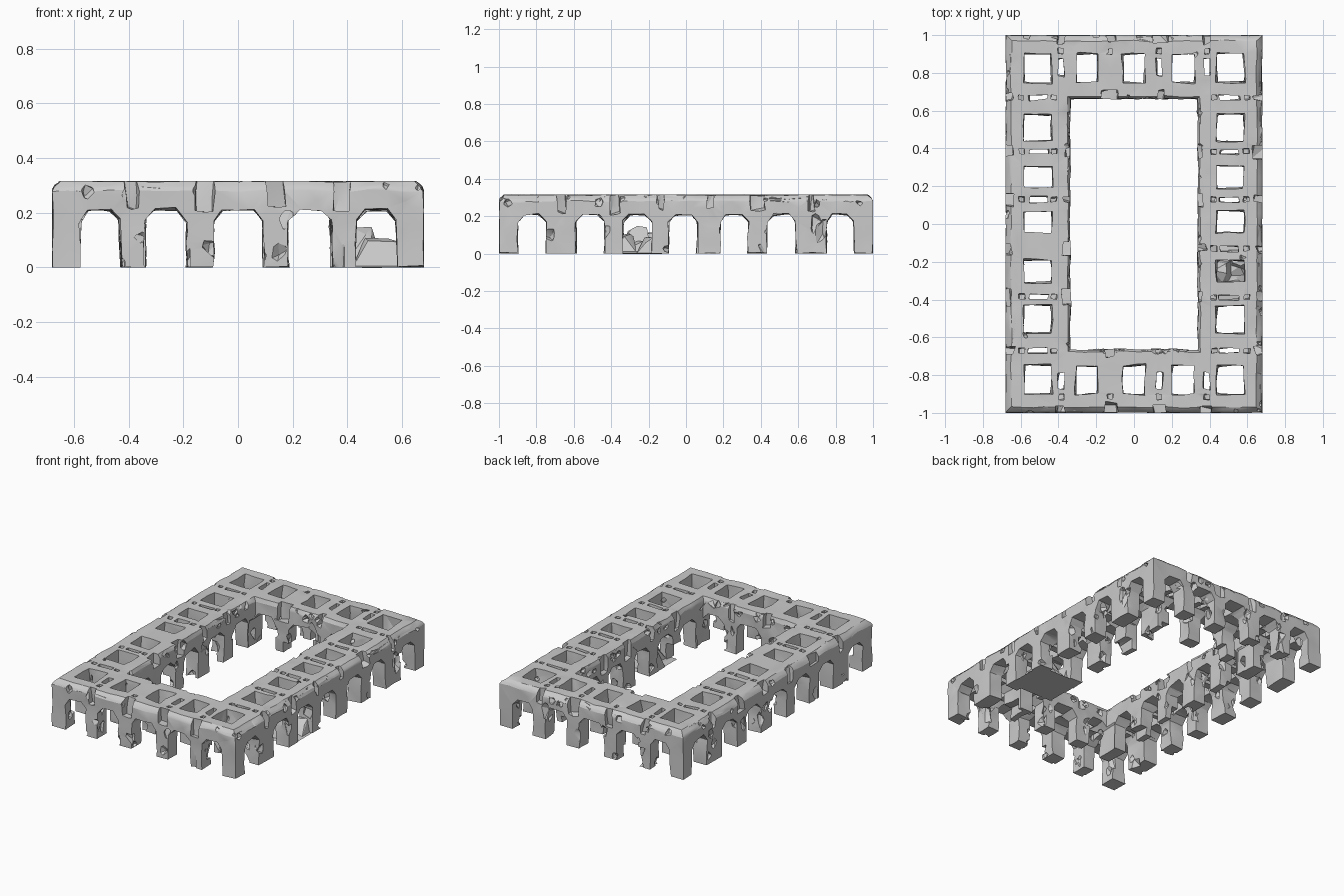
import bpy, bmesh, math, random
from mathutils import Vector, noise

if "Cube" in bpy.data.objects:
    bpy.data.objects.remove(bpy.data.objects["Cube"])

random.seed(11)
J = 0.006  # weathering jitter


def make_object(bm, name):
    bmesh.ops.recalc_face_normals(bm, faces=bm.faces)
    me = bpy.data.meshes.new(name)
    bm.to_mesh(me)
    bm.free()
    ob = bpy.data.objects.new(name, me)
    bpy.context.collection.objects.link(ob)
    return ob


def hull(bm, points, j=J):
    """Add one convex, slightly irregular chunk to bm."""
    vs = [bm.verts.new(Vector(p) + Vector([random.uniform(-j, j) for _ in range(3)])) for p in points]
    bmesh.ops.convex_hull(bm, input=vs)
    loose = [v for v in vs if v.is_valid and not v.link_faces]
    bmesh.ops.delete(bm, geom=loose, context='VERTS')


def box(bm, x, y, z0, z1, w, d, taper=1.0, j=J):
    hull(bm, [(x + sx * w * k / 2, y + sy * d * k / 2, z)
              for z, k in ((z0, taper), (z1, 1.0)) for sx in (-1, 1) for sy in (-1, 1)], j)


def rock(bm, c, r, tall=1.0):
    pts = []
    for _ in range(12):
        v = Vector([random.gauss(0, 1) for _ in range(3)]).normalized() * r * random.uniform(0.85, 1.15)
        v.z *= tall
        pts.append(Vector(c) + v)
    hull(bm, pts, 0)


def arch(bm, c, width, a, b, along_x):
    """Chamfered arch passage from a to b."""
    h = width / 2
    prof = [(-h, -0.03), (-h, 0.17), (-h + 0.035, 0.21), (h - 0.035, 0.21), (h, 0.17), (h, -0.03)]
    hull(bm, [(t, c + u, z) if along_x else (c + u, t, z) for t in (a, b) for u, z in prof])


def cut(target, bm, use_self=False):
    cutter = make_object(bm, "cutter")
    cutter.hide_render = True
    m = target.modifiers.new("cut", 'BOOLEAN')
    m.operation = 'DIFFERENCE'
    m.solver = 'EXACT'
    m.use_self = use_self
    m.object = cutter
    bpy.context.view_layer.objects.active = target
    bpy.ops.object.modifier_apply(modifier=m.name)
    bpy.data.objects.remove(cutter)


# Rectangular ring with chamfered upper edges
bm = bmesh.new()
loops = []
for x, y, z in ((.68, 1, 0), (.68, 1, .28), (.67, .99, .295), (.65, .97, .315),
                (.35, .675, .315), (.338, .663, .29), (.338, .663, 0)):
    loops.append([bm.verts.new((sx * x, sy * y, z)) for sx, sy in ((-1, -1), (1, -1), (1, 1), (-1, 1))])
for i in range(len(loops)):
    p, q = loops[i], loops[(i + 1) % len(loops)]
    for k in range(4):
        bm.faces.new((p[k], p[(k + 1) % 4], q[(k + 1) % 4], q[k]))
ring = make_object(bm, "ruined_arcade")

# Passages running left to right
bm = bmesh.new()
for c in (-.825, .825):
    arch(bm, c, .15, -.75, .75, True)
for c in (-.51, -.26, -.015, .255, .51):
    for s in (-1, 1):
        arch(bm, c, .155, s * .28, s * .75, True)
cut(ring, bm)

# Passages running front to back
bm = bmesh.new()
for c in (-.505, .505):
    arch(bm, c, .152, -1.05, 1.05, False)
for c, w in ((-.265, .16), (0, .18), (.265, .16)):
    for s in (-1, 1):
        arch(bm, c, w, s * .6, s * 1.05, False)
cut(ring, bm)

# Roof openings over every bay
bm = bmesh.new()
for s in (-1, 1):
    for x, w in ((-.51, .15), (-.25, .115), (0, .115), (.26, .12), (.51, .15)):
        box(bm, x, s * .825, .17, .34, w, .155, .92)
    for y, d in ((-.505, .15), (-.25, .12), (.01, .12), (.25, .12), (.51, .15)):
        box(bm, s * .51, y, .17, .34, .15, d, .92)
cut(ring, bm)

# Joints between bays: roof slots, pinholes and edge notches
bm = bmesh.new()
for s in (-1, 1):
    for x in (-.385, -.125, .135, .385):
        if random.random() < .8:
            box(bm, x, s * .83, .16, .34, .03, .09)
        box(bm, x, s * .915, .2, .34, .028, .028, j=.003)
        for y in (1.0, .655):
            if y == 1.0 or abs(x) < .3:
                box(bm, x, s * y, .2 + random.uniform(0, .05), .34,
                    random.uniform(.03, .08), random.uniform(.06, .11), j=.012)
    for y in (-.67, -.385, -.13, .13, .385, .67):
        if abs(y) > .2 or random.random() < .5:
            box(bm, s * .505, y, .16, .34, .1, .025)
            for x in (.425, .595):
                box(bm, s * x, y, .2, .34, .03, .025, j=.003)
        for x in (.68, .335):
            if x == .68 or abs(y) < .6:
                box(bm, s * x, y, .2 + random.uniform(0, .05), .34,
                    random.uniform(.05, .1), random.uniform(.03, .08), j=.012)
cut(ring, bm, True)

# Worn piers: gouges in the sides, missing feet on the courtyard side
piers = [(x, s * y) for s in (-1, 1) for x in (-.63, -.39, -.135, .135, .39, .63) for y in (.95, .705)]
piers += [(s * x, y) for s in (-1, 1) for x in (.63, .385) for y in (-.385, -.13, .13, .385)]
bm = bmesh.new()
for x, y in piers:
    corner = abs(x) > .6 and abs(y) > .9
    inner = abs(x) < .6 and abs(y) < .9
    for _ in range(2 if corner else 5):
        a = math.atan2(-y, -x) + random.uniform(-.8, .8) if corner else random.uniform(0, 2 * math.pi)
        rock(bm, (x + .06 * math.cos(a), y + .066 * math.sin(a), random.uniform(0, .2)),
             random.uniform(.025, .042), random.uniform(1, 2))
    if inner and random.random() < .4:
        box(bm, x + random.choice((-.06, .06)), y, -.04, random.uniform(.03, .12), .12, .2, j=.015)
# Chipped cornice and roof openings
for _ in range(120):
    t = random.uniform(-1, 1)
    hx, hy = random.choice(((.68, 1.0), (.338, .66)))
    s = random.choice((-1, 1))
    p = (s * hx, t * hy) if random.random() < .6 else (t * hx, s * hy)
    rock(bm, (p[0], p[1], random.uniform(.26, .335)), random.uniform(.02, .034))
for s in (-1, 1):
    for c in (-.51, -.25, 0, .25, .51):
        for x, y in ((c, s * .825), (s * .51, c)):
            rock(bm, (x + random.choice((-.065, .065)), y + random.choice((-.075, .075)),
                      random.uniform(.2, .32)), random.uniform(.015, .03))
cut(ring, bm, True)

# Clear away detached fragments, then warp the stone slightly
bm = bmesh.new()
bm.from_mesh(ring.data)
todo, groups = set(bm.verts), []
while todo:
    stack, group = [todo.pop()], []
    while stack:
        v = stack.pop()
        group.append(v)
        for e in v.link_edges:
            o = e.other_vert(v)
            if o in todo:
                todo.remove(o)
                stack.append(o)
    groups.append(group)
groups.sort(key=len)
for g in groups[:-1]:
    if len(g) < 60:
        bmesh.ops.delete(bm, geom=g, context='VERTS')
bmesh.ops.triangulate(bm, faces=bm.faces)
for _ in range(2):
    bmesh.ops.subdivide_edges(bm, edges=[e for e in bm.edges if e.calc_length() > .1], cuts=1)
    bmesh.ops.triangulate(bm, faces=bm.faces)
for v in bm.verts:
    v.co += noise.noise_vector(v.co * 11) * .009
    v.co = Vector((max(-.68, min(.68, v.co.x)), max(-1, min(1, v.co.y)), max(0, min(.315, v.co.z))))
bm.to_mesh(ring.data)
bm.free()

# Rubble blocking one bay on the right: floor slab and irregular mounds
bm = bmesh.new()
for x, y, w, d, h in ((.51, -.255, .33, .29, .03), (.52, -.32, .2, .12, .11), (.46, -.27, .15, .17, .15),
                      (.58, -.2, .16, .13, .09), (.4, -.2, .12, .13, .13), (.5, -.25, .26, .22, .07)):
    base = [(x + sx * w / 2, y + sy * d / 2, 0) for sx in (-1, 1) for sy in (-1, 1)]
    top = [(x + w * random.uniform(-.4, .4), y + d * random.uniform(-.4, .4), h - random.uniform(0, .04))
           for _ in range(7)]
    hull(bm, base + top, 0)
make_object(bm, "collapsed_rubble")

# Smooth the worn stone but keep broken edges crisp
for ob in bpy.data.objects:
    ob.select_set(True)
bpy.ops.object.shade_smooth_by_angle(angle=math.radians(25))
